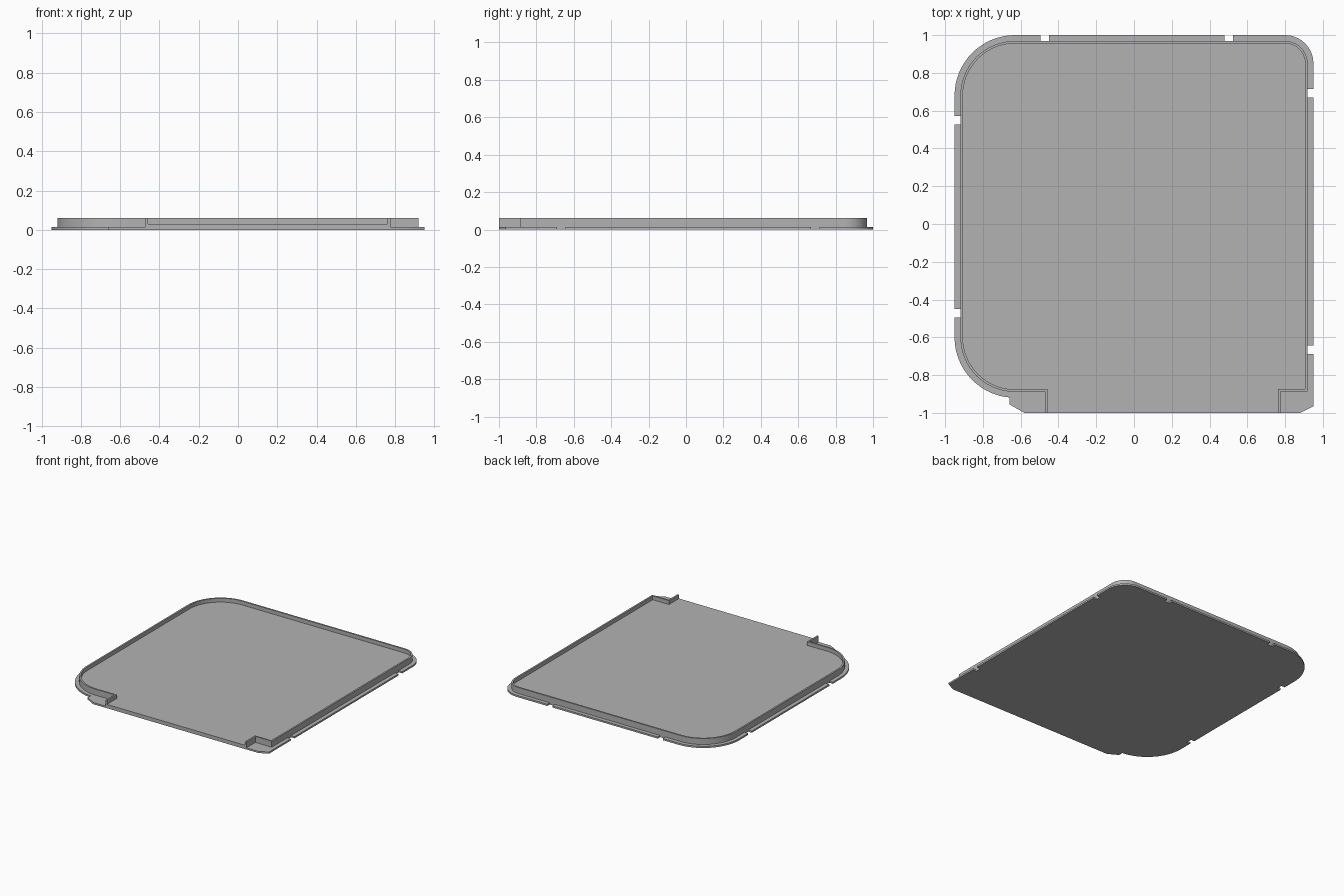
import bpy
import bmesh
from math import cos, sin, radians

FLANGE_TOP, FLOOR_TOP, RIM_TOP = 0.0135, 0.0305, 0.061
RIM, WALL = 0.031, 0.013          # flange width and rim thickness
HALF_X, BACK, FRONT = 0.95, 1.0, -1.0

cube = bpy.data.objects.get("Cube")
if cube:
    bpy.data.objects.remove(cube, do_unlink=True)

grey = bpy.data.materials.new("light grey plastic")
grey.use_nodes = True
colour = (0.45, 0.45, 0.45, 1)
grey.diffuse_color = colour
grey.node_tree.nodes["Principled BSDF"].inputs["Base Color"].default_value = colour


def arc(cx, cy, r, start, end, steps=16):
    """Points along an arc, angles in degrees."""
    angles = [radians(start + (end - start) * i / steps) for i in range(steps + 1)]
    return [(cx + r * cos(a), cy + r * sin(a)) for a in angles]


def corners(inset):
    """The three rounded corners, clockwise from front left to back right."""
    r = 0.32 - inset
    return (arc(-0.63, -0.60, r, 270, 180), arc(-0.63, 0.68, r, 180, 90),
            arc(0.80, 0.85, 0.15 - inset, 90, 0, 10))


def notch(x, y, dx, dy, nx, ny, width=0.045):
    """Rectangular slot centred at x, y, travelling along d and cut along n."""
    w = width / 2
    return [(x + s * w * dx + k * RIM * nx, y + s * w * dy + k * RIM * ny)
            for s, k in ((-1, 0), (-1, 1), (1, 1), (1, 0))]


def prism(name, outline, z0, z1):
    """Extrude a closed outline from z0 to z1."""
    bm = bmesh.new()
    face = bm.faces.new([bm.verts.new((x, y, z0)) for x, y in outline])
    top = bmesh.ops.extrude_face_region(bm, geom=[face])["geom"]
    bmesh.ops.translate(bm, vec=(0, 0, z1 - z0),
                        verts=[v for v in top if isinstance(v, bmesh.types.BMVert)])
    bmesh.ops.recalc_face_normals(bm, faces=bm.faces)
    mesh = bpy.data.meshes.new(name)
    bm.to_mesh(mesh)
    bm.free()
    mesh.materials.append(grey)
    obj = bpy.data.objects.new(name, mesh)
    bpy.context.collection.objects.link(obj)
    return obj


def combine(target, other, operation):
    """Apply a boolean and discard the helper."""
    bpy.ops.object.select_all(action="DESELECT")
    bpy.context.view_layer.objects.active = target
    target.select_set(True)
    mod = target.modifiers.new(operation, "BOOLEAN")
    mod.object, mod.operation, mod.solver = other, operation, "EXACT"
    bpy.ops.object.modifier_apply(modifier=mod.name)
    bpy.data.objects.remove(other, do_unlink=True)


def tray_outline(inset, front):
    """Rim outline with the narrower opening running out at the front."""
    front_left, back_left, back_right = corners(inset)
    shift = inset - RIM
    step, side = -0.887 + shift, HALF_X - inset
    return ([(-0.47 + shift, front), (-0.47 + shift, step)]
            + front_left + back_left + back_right
            + [(side, step), (0.775 - shift, step), (0.775 - shift, front)])


# Flange plate with slots and chamfered front tabs
front_left, back_left, back_right = corners(0)
outline = [(-0.58, FRONT), (-0.66, -0.955), (-0.66, -0.918)]
outline += [p for p in front_left if p[0] < -0.665]
for y in (-0.473, 0.55):
    outline += notch(-HALF_X, y, 0, 1, 1, 0)
outline += back_left
for x in (-0.473, 0.502):
    outline += notch(x, BACK, 1, 0, 0, -1)
outline += back_right
for y in (0.692, -0.667):
    outline += notch(HALF_X, y, 0, -1, -1, 0)
outline += [(HALF_X, -0.965), (0.88, FRONT)]
tray = prism("tray", outline, 0, FLANGE_TOP)

# Raised block, then hollowed to leave the rim and open front
combine(tray, prism("rim_block", tray_outline(RIM, FRONT), 0, RIM_TOP), "UNION")
combine(tray, prism("pocket", tray_outline(RIM + WALL, FRONT - 0.1),
                    FLOOR_TOP, RIM_TOP + 0.1), "DIFFERENCE")

# Smooth the rounded corners, keep edges crisp
bpy.ops.object.shade_smooth_by_angle(angle=radians(30))
